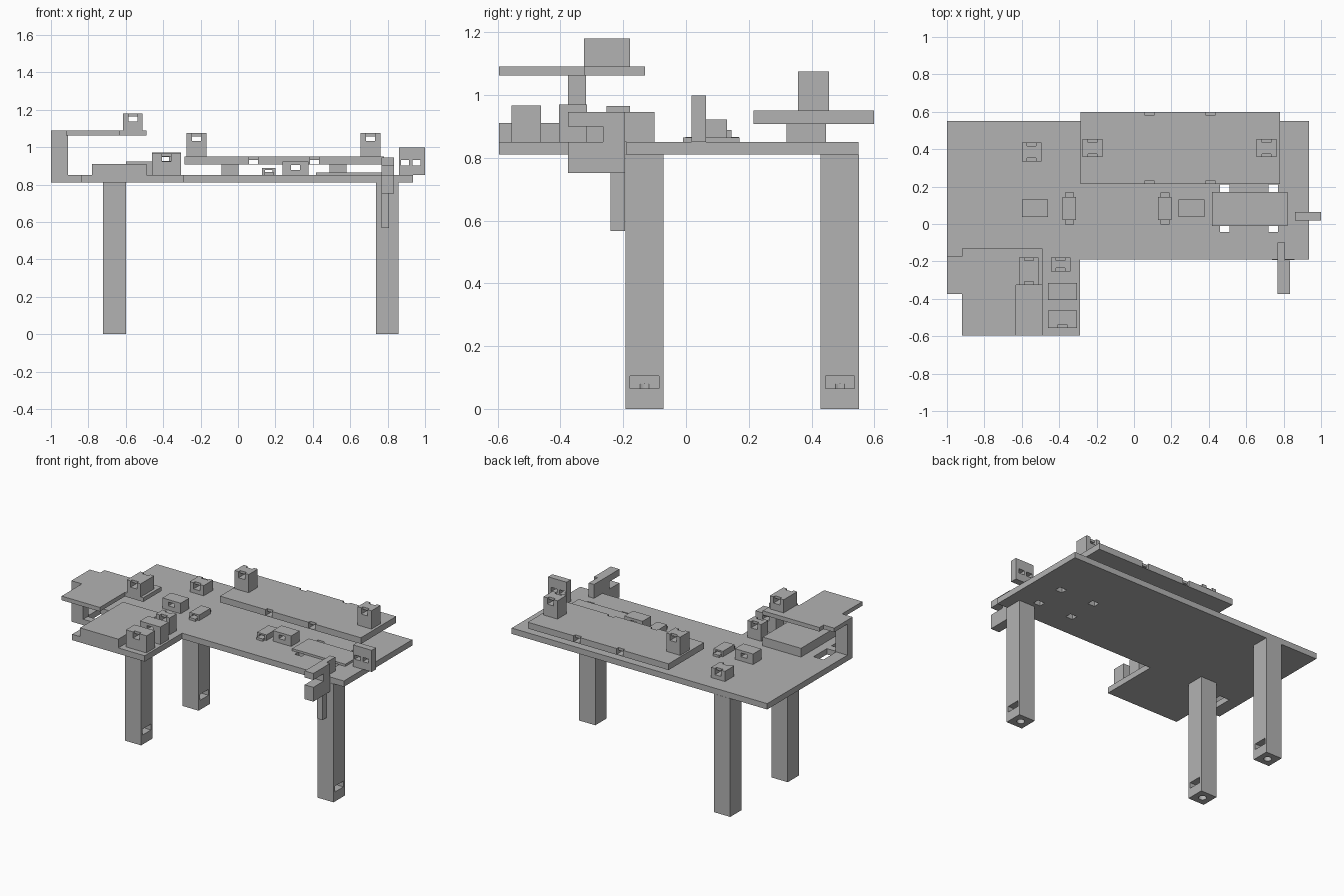
import bpy
import bmesh

cube = bpy.data.objects.get("Cube")
if cube:
    bpy.data.objects.remove(cube, do_unlink=True)

grey = bpy.data.materials.new("plain_grey")
grey.use_nodes = True
grey.diffuse_color = (0.45, 0.45, 0.45, 1)
grey.node_tree.nodes["Principled BSDF"].inputs["Base Color"].default_value = grey.diffuse_color


def add_object(name, bm):
    bmesh.ops.recalc_face_normals(bm, faces=bm.faces)
    mesh = bpy.data.meshes.new(name)
    bm.to_mesh(mesh)
    bm.free()
    mesh.materials.append(grey)
    ob = bpy.data.objects.new(name, mesh)
    bpy.context.scene.collection.objects.link(ob)
    return ob


def box(name, xs, ys, zs):
    bm = bmesh.new()
    bmesh.ops.create_cube(bm, size=1)
    for v in bm.verts:
        v.co = [r[0] if c < 0 else r[1] for c, r in zip(v.co, (xs, ys, zs))]
    return add_object(name, bm)


def prism(name, outline, axis, low, high):
    """Extrude a 2D outline along x or z."""
    bm = bmesh.new()
    pts = [(low, a, b) if axis == "x" else (a, b, low) for a, b in outline]
    face = bm.faces.new([bm.verts.new(p) for p in pts])
    new = bmesh.ops.extrude_face_region(bm, geom=[face])["geom"]
    d = high - low
    bmesh.ops.translate(bm, verts=[g for g in new if isinstance(g, bmesh.types.BMVert)],
                        vec=(d, 0, 0) if axis == "x" else (0, 0, d))
    return add_object(name, bm)


def cut(ob, cutter):
    cutter.hide_render = True
    mod = ob.modifiers.new("cut", "BOOLEAN")
    mod.operation = "DIFFERENCE"
    mod.solver = "EXACT"
    mod.object = cutter
    bpy.context.view_layer.objects.active = ob
    bpy.ops.object.modifier_apply(modifier=mod.name)
    bpy.data.objects.remove(cutter, do_unlink=True)


def cable_channel(ob, x, ys, top, front=True, back=True):
    """Channel running front to back with small notches in the top at its ends."""
    cut(ob, box("channel", (x - .024, x + .024), (ys[0] - .1, ys[1] + .1), (top - .043, top - .017)))
    if front:
        cut(ob, box("notch", (x - .024, x + .024), (ys[0] - .1, ys[0] + .018), (top - .03, top + .1)))
    if back:
        cut(ob, box("notch", (x - .024, x + .024), (ys[1] - .018, ys[1] + .1), (top - .03, top + .1)))


def connector(name, xs, ys, zs, front=True, back=True):
    ob = box(name, xs, ys, zs)
    cable_channel(ob, sum(xs) / 2, ys, zs[1], front, back)


TOP = .85  # top of the base plate

# Base plate with front extension and openings
base = prism("base_plate", [(-1, .55), (-1, -.375), (-.84, -.375), (-.84, -.595), (-.29, -.595),
                            (-.29, -.19), (.935, -.19), (.935, .55)], "z", .81, TOP)
cut(base, box("side_slot", (-.915, -.84), (-.325, -.18), (.7, .9)))
for x in (.485, .745):
    for y in (-.02, .19):
        cut(base, box("slot", (x - .026, x + .026), (y - .022, y + .022), (.7, .9)))

# Three legs with a side pocket and a hole in the foot
for name, x, y in (("leg_front_right", -.66, -.132), ("leg_back_right", -.66, .49),
                   ("leg_front_left", .798, -.132)):
    leg = box(name, (x - .061, x + .061), (y - .061, y + .061), (0, .81))
    cut(leg, box("pocket", (x - .02, x + .1), (y - .046, y + .046), (.065, .105)))
    bm = bmesh.new()
    bmesh.ops.create_cone(bm, cap_ends=True, segments=24, radius1=.025, radius2=.025, depth=.2)
    bore = add_object("bore", bm)
    bore.location = (x, y, -.02)
    bpy.context.view_layer.update()
    cut(leg, bore)

# Raised side shelf, its post and the block underneath
prism("side_shelf", [(-1, -.175), (-1, -.375), (-.92, -.375), (-.92, -.595), (-.63, -.595),
                     (-.63, -.325), (-.49, -.325), (-.49, -.13), (-.92, -.13), (-.92, -.175)],
      "z", 1.062, 1.09)
box("shelf_post", (-1, -.91), (-.375, -.318), (TOP, 1.062))
box("shelf_block", (-.78, -.49), (-.595, -.13), (TOP, .91))
connector("shelf_connector", (-.615, -.51), (-.325, -.178), (1.09, 1.18))

# Connectors on the front extension
connector("front_connector", (-.46, -.305), (-.555, -.462), (TOP, .967), back=False)
connector("middle_connector", (-.46, -.305), (-.405, -.315), (TOP, .97), False, False)
connector("rear_connector", (-.445, -.34), (-.253, -.178), (TOP, .965))

# Connectors on the main plate
connector("back_connector", (-.6, -.495), (.335, .435), (TOP, .92))
for name, x in (("right_block", -.53), ("left_block", .307)):
    connector(name, (x - .069, x + .069), (.038, .13), (TOP, .922), False, False)
for name, x in (("right_clip", -.345), ("left_clip", .165)):
    clip = box(name, (x - .036, x + .036), (.022, .145), (TOP, .888))
    cut(clip, box("opening", (x - .02, x + .02), (-.1, .3), (.865, .878)))
    for end, ys in (("front", (-.002, .022)), ("back", (.145, .168))):
        box(name + "_" + end + "_tab", (x - .024, x + .024), ys, (TOP, .866))

# Raised long deck on two supports
deck_y = (.215, .598)
deck = box("long_deck", (-.287, .78), deck_y, (.907, .95))
for x in (.083, .408):
    cut(deck, box("channel", (x - .024, x + .024), (0, 1), (.91, .932)))
    for y in deck_y:
        cut(deck, box("notch", (x - .024, x + .024), (y - .018, y + .018), (.92, 1)))
for x in (-.042, .535):
    box("deck_support", (x - .045, x + .045), (.32, .445), (TOP, .907))
for x in (-.222, .708):
    connector("deck_connector", (x - .053, x + .053), (.357, .455), (.95, 1.075))

# Thin board at the left
box("thin_board", (.417, .82), (-.01, .17), (TOP, .865))

# Upright sensor with two windows
sensor = box("sensor", (.86, 1), (.018, .064), (TOP, .998))
for x in (.893, .955):
    cut(sensor, box("window", (x - .022, x + .022), (-.1, .2), (.903, .932)))

# Hooked bracket on the front edge
prism("bracket_hook", [(-.375, .752), (-.195, .752), (-.195, .945), (-.375, .945), (-.375, .9),
                       (-.265, .9), (-.265, .85), (-.375, .85)], "x", .767, .833)
box("bracket_arm", (.767, .807), (-.195, -.1), (TOP, .945))
box("bracket_tail", (.767, .807), (-.24, -.195), (.567, .752))
